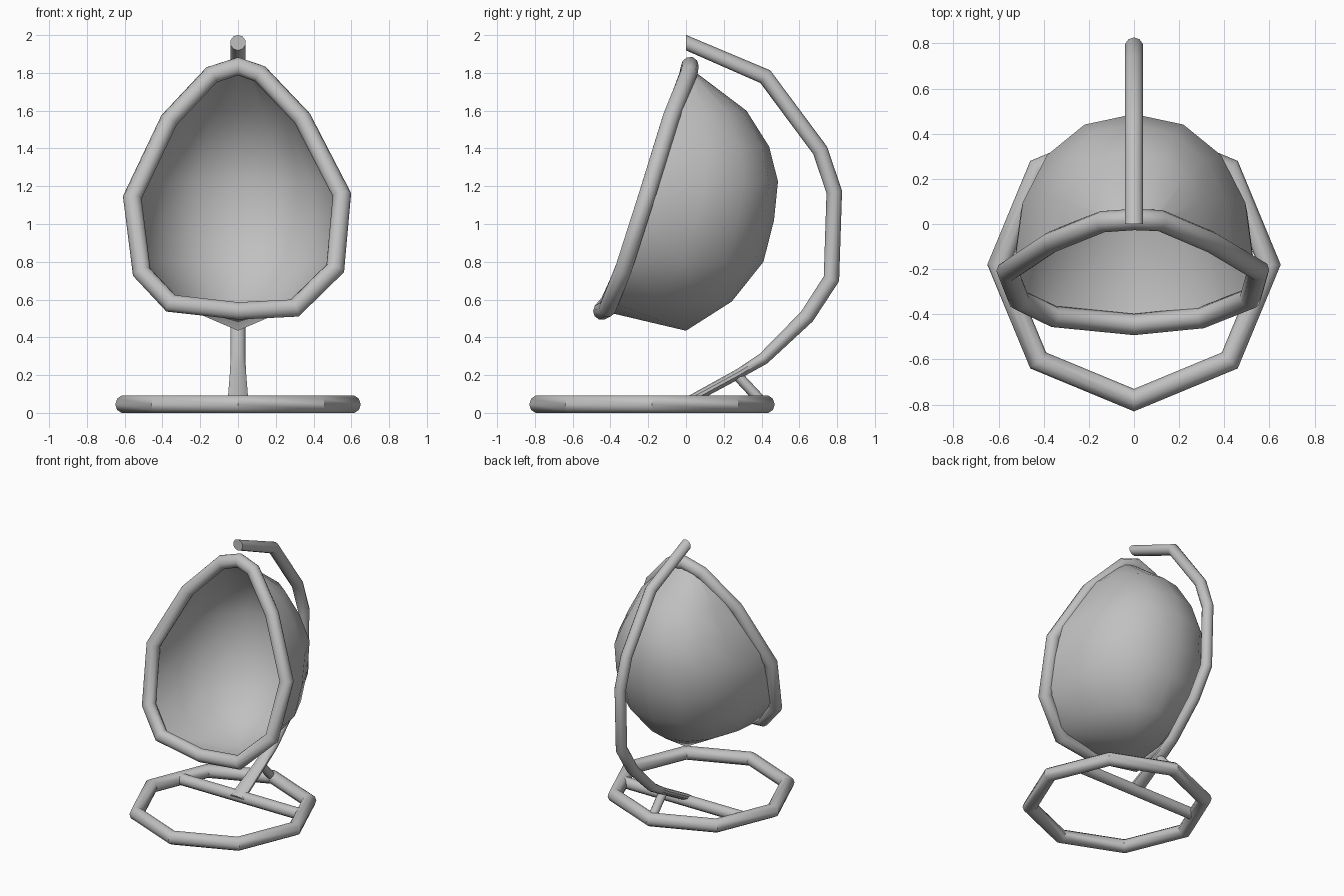
import bpy, bmesh, math
from mathutils import Vector

default = bpy.data.objects.get("Cube")
if default:
    bpy.data.objects.remove(default, do_unlink=True)

GREY = (0.53, 0.53, 0.53, 1.0)
mat = bpy.data.materials.new("light_grey")
mat.use_nodes = True
mat.diffuse_color = GREY
mat.node_tree.nodes["Principled BSDF"].inputs["Base Color"].default_value = GREY


def finish(name, bm, angle):
    """Turn a bmesh into a smooth-shaded object."""
    bmesh.ops.recalc_face_normals(bm, faces=bm.faces)
    mesh = bpy.data.meshes.new(name)
    bm.to_mesh(mesh)
    bm.free()
    mesh.materials.append(mat)
    obj = bpy.data.objects.new(name, mesh)
    bpy.context.collection.objects.link(obj)
    bpy.ops.object.select_all(action='DESELECT')
    obj.select_set(True)
    bpy.context.view_layer.objects.active = obj
    bpy.ops.object.shade_smooth_by_angle(angle=math.radians(angle))
    return obj


def tube(name, path, radii, axis, closed=False, sides=10, floor=None,
         start_dir=None, angle=40):
    """Mitred tube; radii are (along axis, across axis) for each path point."""
    bm = bmesh.new()
    pts = [Vector(p) for p in path]
    n = len(pts)
    if len(radii) == 1:
        radii = radii * n
    rings = []
    for i, p in enumerate(pts):
        before = pts[i - 1] if i or closed else None
        after = pts[(i + 1) % n] if i < n - 1 or closed else None
        d_in = (p - before).normalized() if before else (after - p).normalized()
        d_out = (after - p).normalized() if after else d_in
        t = (d_in + d_out).normalized()
        miter = 1 / max(t.dot(d_in), 0.5)
        if i == 0 and start_dir:
            t = Vector(start_dir)
        across = t.cross(Vector(axis)).normalized()
        along = across.cross(t).normalized()
        ra, rc = radii[i]
        ring = []
        for k in range(sides):
            a = math.tau * (k + 0.5) / sides
            co = p + along * (ra * math.cos(a)) + across * (rc * miter * math.sin(a))
            if floor is not None:
                co.z = max(co.z, floor)
            ring.append(bm.verts.new(co))
        rings.append(ring)
    for i in range(n if closed else n - 1):
        a, b = rings[i], rings[(i + 1) % n]
        for k in range(sides):
            m = (k + 1) % sides
            bm.faces.new((a[k], a[m], b[m], b[k]))
    if not closed:
        bm.faces.new(rings[0])
        bm.faces.new(rings[-1])
    return finish(name, bm, angle)


# Octagonal floor ring with a flat underside
base = [(0.60 * math.sin(k * math.tau / 8), -0.18 + 0.60 * math.cos(k * math.tau / 8), 0.045)
        for k in range(8)]
tube("base_ring", base, [(0.05, 0.046)], (0, 0, 1), closed=True, floor=0.0)

# Cross bar and rear brace holding the pole
tube("base_crossbar", [(-0.51, 0.03, 0.047), (0.51, 0.03, 0.047)], [(0.042, 0.042)],
     (0, 0, 1), floor=0.005)
tube("rear_brace", [(0, 0.27, 0.20), (0, 0.41, 0.05)], [(0.032, 0.028)], (1, 0, 0))

# Curved pole, flattened and widened towards the foot
pole = [(0, 1.96), (0.42, 1.78), (0.71, 1.39), (0.785, 1.17), (0.77, 0.71),
        (0.64, 0.51), (0.41, 0.287), (0.28, 0.208), (-0.01, 0.05)]
pole_radii = [(0.041, 0.041)] * 5 + [(0.041, 0.04), (0.041, 0.032), (0.045, 0.026), (0.058, 0.024)]
tube("curved_pole", [(0, y, z) for y, z in pole], pole_radii, (1, 0, 0), start_dir=(0, 1, 0))

# Padded rim around the opening
rim = [(0, 0.02, 1.835), (-0.14, 0.01, 1.79), (-0.365, -0.08, 1.55), (-0.56, -0.21, 1.14),
       (-0.51, -0.335, 0.745), (-0.355, -0.41, 0.58), (0, -0.445, 0.54), (0.30, -0.415, 0.555),
       (0.515, -0.33, 0.765), (0.55, -0.205, 1.155), (0.34, -0.08, 1.56), (0.116, 0.015, 1.795)]
tube("seat_rim", rim, [(0.047, 0.048)], (0, -0.95, 0.31), closed=True, angle=60)

# Egg-shaped shell: half-oval arcs at each level (z, half width, rim y, back y)
levels = [(1.80, 0.12, 0.01, 0.055), (1.60, 0.325, -0.06, 0.32), (1.41, 0.43, -0.12, 0.44),
          (1.225, 0.53, -0.18, 0.487), (1.02, 0.54, -0.245, 0.466), (0.80, 0.52, -0.315, 0.41),
          (0.59, 0.36, -0.405, 0.243)]
SEG = 8


def curve(v):
    return math.copysign(abs(v) ** 0.92, v)


bm = bmesh.new()
arcs = []
for z, w, yr, yb in levels:
    arcs.append([bm.verts.new((w * curve(math.cos(math.pi * k / SEG)),
                               yr + (yb - yr) * curve(math.sin(math.pi * k / SEG)), z))
                 for k in range(SEG + 1)])
for a, b in zip(arcs, arcs[1:]):
    for k in range(SEG):
        bm.faces.new((a[k], a[k + 1], b[k + 1], b[k]))
# Close the top to a point and the bottom to a low point behind the rim
top = bm.verts.new((0, 0.02, 1.835))
bottom = bm.verts.new((0, 0.0, 0.435))
front = bm.verts.new((0, -0.445, 0.54))
for k in range(SEG):
    bm.faces.new((top, arcs[0][k], arcs[0][k + 1]))
loop = arcs[-1] + [front]
for k in range(len(loop)):
    bm.faces.new((bottom, loop[k], loop[(k + 1) % len(loop)]))
finish("seat_shell", bm, 80)
